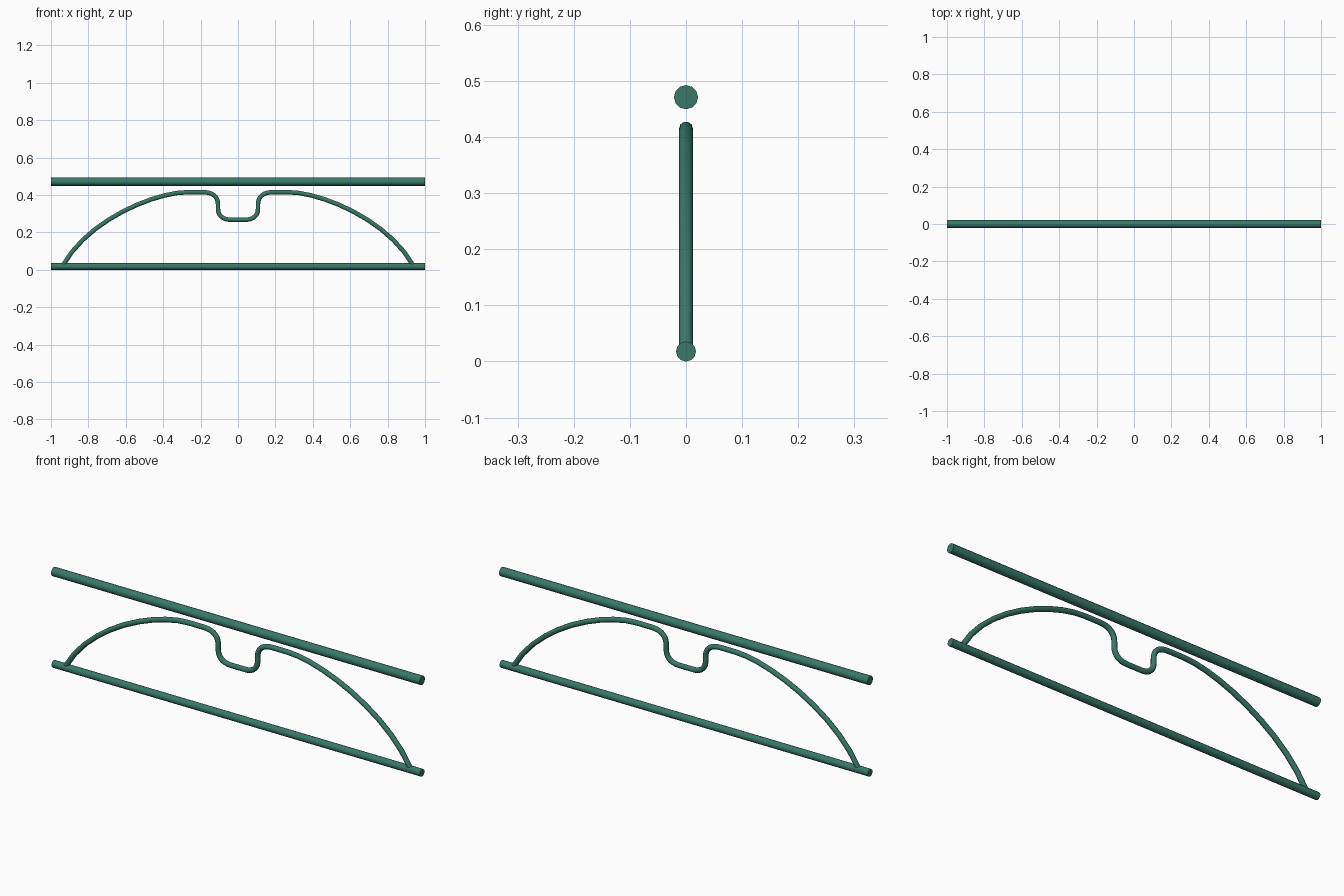
import bpy, math

if "Cube" in bpy.data.objects:
    bpy.data.objects.remove(bpy.data.objects["Cube"])

mat = bpy.data.materials.new("green_paint")
mat.diffuse_color = (0.04, 0.19, 0.14, 1)
mat.use_nodes = True
mat.node_tree.nodes["Principled BSDF"].inputs["Base Color"].default_value = mat.diffuse_color


def finish(obj, name):
    obj.name = name
    obj.data.materials.clear()
    obj.data.materials.append(mat)
    bpy.ops.object.select_all(action='DESELECT')
    obj.select_set(True)
    bpy.context.view_layer.objects.active = obj
    bpy.ops.object.shade_smooth_by_angle(angle=math.radians(40))


def rail(name, z, radius):
    bpy.ops.mesh.primitive_cylinder_add(vertices=12, radius=radius, depth=2,
                                        location=(0, 0, z),
                                        rotation=(0, math.pi / 2, 0))
    finish(bpy.context.object, name)


# Horizontal rails
rail("bottom_rail", 0.0178, 0.0178)
rail("top_rail", 0.471, 0.0215)

# Left half of the arch: (point, incoming handle, outgoing handle) in x, z
half = [
    ((-0.935, 0.025), (-0.95, 0.0), (-0.80, 0.27)),
    ((-0.27, 0.415), (-0.44, 0.415), (-0.25, 0.415)),
    ((-0.185, 0.415), (-0.21, 0.415), (-0.135, 0.415)),
    ((-0.107, 0.35), (-0.107, 0.39), (-0.107, 0.343)),
    ((-0.107, 0.327), (-0.107, 0.335), (-0.107, 0.29)),
    ((-0.04, 0.268), (-0.08, 0.268), (-0.02, 0.268)),
]
flip = lambda p: (-p[0], p[1])
path = half + [(flip(p), flip(b), flip(a)) for p, a, b in reversed(half)]

# Bent arch tube with a dip in the middle
curve = bpy.data.curves.new("arch", 'CURVE')
curve.dimensions = '3D'
curve.bevel_depth = 0.0125
curve.bevel_resolution = 3
curve.resolution_u = 10
curve.use_fill_caps = True
spline = curve.splines.new('BEZIER')
spline.bezier_points.add(len(path) - 1)
for bp, (p, a, b) in zip(spline.bezier_points, path):
    bp.handle_left_type = bp.handle_right_type = 'FREE'
    bp.co = (p[0], 0, p[1])
    bp.handle_left = (a[0], 0, a[1])
    bp.handle_right = (b[0], 0, b[1])
arch = bpy.data.objects.new("arch", curve)
bpy.context.collection.objects.link(arch)
bpy.ops.object.select_all(action='DESELECT')
arch.select_set(True)
bpy.context.view_layer.objects.active = arch
bpy.ops.object.convert(target='MESH')
finish(bpy.context.object, "arch_tube")
